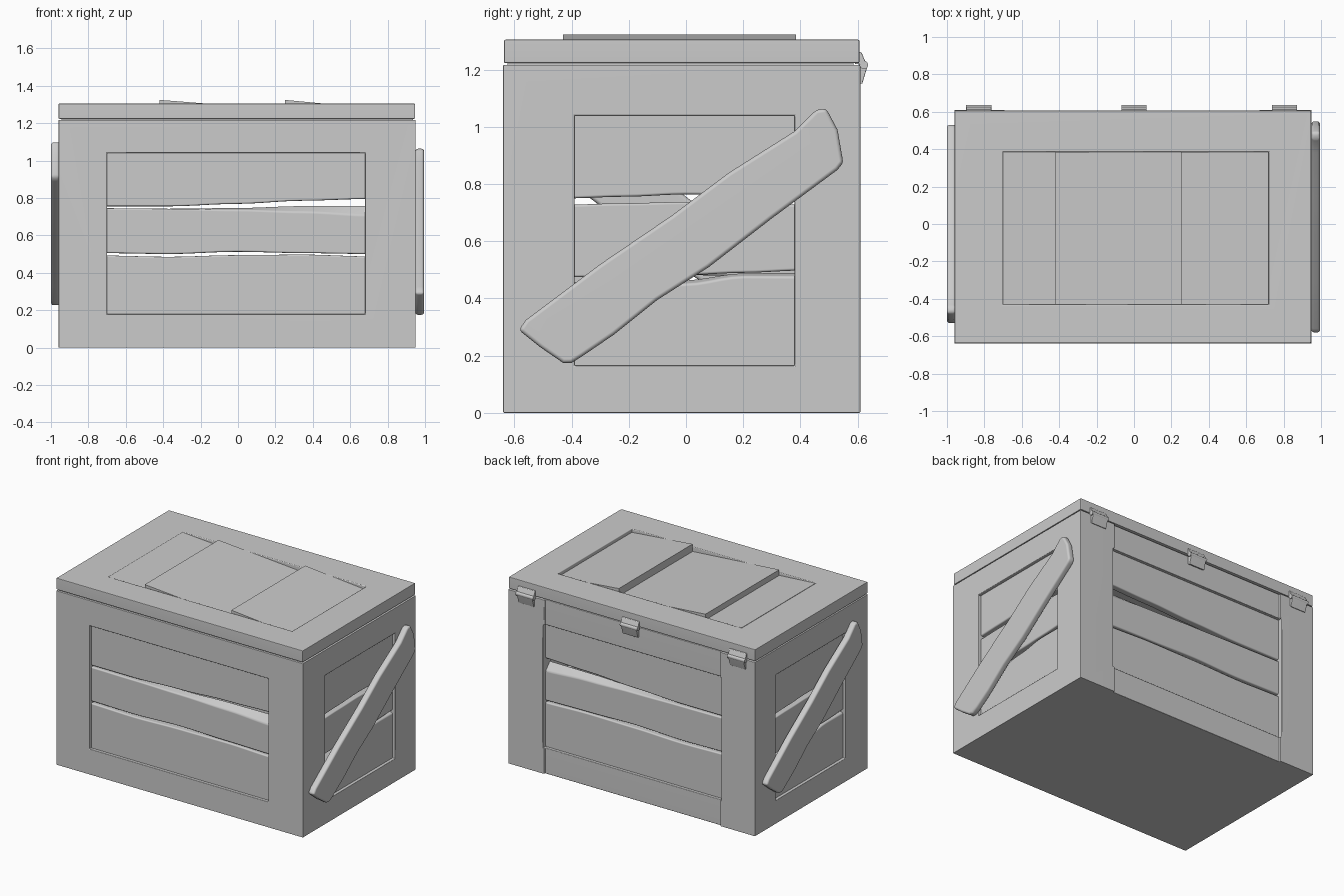
import bpy, bmesh, math
from mathutils import Matrix, Vector

cube = bpy.data.objects.get("Cube")
if cube:
    bpy.data.objects.remove(cube, do_unlink=True)

GREY = (0.6, 0.6, 0.6, 1)
mat = bpy.data.materials.new("weathered grey")
mat.use_nodes = True
mat.diffuse_color = GREY
mat.node_tree.nodes["Principled BSDF"].inputs["Base Color"].default_value = GREY

# Wall directions: outlines are (across, up), extruded outwards
FRONT, RIGHT, BACK, LEFT = (Matrix.Rotation(math.radians(a), 4, 'Z') @
                            Matrix.Rotation(math.pi / 2, 4, 'X') for a in (0, 90, 180, 270))
UP = Matrix.Identity(4)


def prism(name, outline, outer, depth, frame=UP, front=None):
    """Extruded outline whose outer face lies at distance `outer` along the frame's normal."""
    bm = bmesh.new()
    a = [bm.verts.new(frame @ Vector((u, v, outer - depth))) for u, v in outline]
    b = [bm.verts.new(frame @ Vector((u, v, outer))) for u, v in front or outline]
    bm.faces.new(a)
    bm.faces.new(b)
    for i in range(len(a)):
        j = (i + 1) % len(a)
        bm.faces.new((a[i], a[j], b[j], b[i]))
    bmesh.ops.recalc_face_normals(bm, faces=bm.faces)
    mesh = bpy.data.meshes.new(name)
    bm.to_mesh(mesh)
    bm.free()
    mesh.materials.append(mat)
    obj = bpy.data.objects.new(name, mesh)
    bpy.context.collection.objects.link(obj)
    return obj


def rect(x0, x1, y0, y1):
    return [(x0, y0), (x1, y0), (x1, y1), (x0, y1)]


def activate(obj):
    bpy.ops.object.select_all(action='DESELECT')
    obj.select_set(True)
    bpy.context.view_layer.objects.active = obj


def cut(obj, cutter):
    activate(obj)
    mod = obj.modifiers.new("cut", 'BOOLEAN')
    mod.object, mod.solver = cutter, 'EXACT'
    bpy.ops.object.modifier_apply(modifier=mod.name)
    bpy.data.objects.remove(cutter, do_unlink=True)


def finish(obj, width, segments=3):
    """Round the edges and shade smooth."""
    activate(obj)
    if width:
        mod = obj.modifiers.new("round", 'BEVEL')
        mod.width, mod.segments = width, segments
        mod.limit_method, mod.angle_limit = 'ANGLE', math.radians(35)
        mod.use_clamp_overlap = False
        bpy.ops.object.modifier_apply(modifier=mod.name)
    bpy.ops.object.shade_smooth_by_angle(angle=math.radians(40))
    obj.modifiers.new("even shading", 'WEIGHTED_NORMAL').keep_sharp = True


def wave(x0, x1, heights, steps=5):
    """Softly wavy edge through evenly spaced heights."""
    n = len(heights) - 1
    pts = []
    for i in range(n * steps + 1):
        k = min(i // steps, n - 1)
        t = i / steps - k
        s = t * t * (3 - 2 * t)
        pts.append((x0 + (x1 - x0) * i / (n * steps), heights[k] * (1 - s) + heights[k + 1] * s))
    return pts


def plank(name, frame, outer, x0, x1, low, high, lip, flip=1):
    """Wavy board; lip lowers the outer top edge to make a worn slope."""
    bottom = wave(x0, x1, low)
    top = wave(x0, x1, high)
    worn = wave(x0, x1, [h - l for h, l in zip(high, lip)])
    ring = lambda t: [(u * flip, v) for u, v in bottom + t[::-1]]
    finish(prism(name, ring(top), outer, 0.05, frame, ring(worn)), 0.009)


# Hollow crate body with corner posts on the back and four openings
body = prism("crate_body", [(-.96, -.64), (.95, -.64), (.95, .61), (.67, .61),
                            (.67, .598), (-.69, .598), (-.69, .61), (-.96, .61)], 1.217, 1.217)
cut(body, prism("cavity", rect(-.88, .87, -.56, .52), 1.4, 1.34))
cut(body, prism("long_opening", rect(-.70, .68, .18, 1.04), 1, 2, FRONT))
cut(body, prism("end_opening", rect(-.39, .38, .165, 1.04), 1.2, 2.4, RIGHT))
finish(body, 0.005, 2)

# Long wall planks: lower edge, upper edge, worn lip
flat = [0] * 5
long_planks = [
    ("lower", [.15] * 5, [.492, .485, .494, .497, .487], flat),
    ("middle", [.505, .500, .512, .505, .500], [.745, .742, .748, .760, .762], [0, 0, .012, .035, .055]),
    ("upper", [.755, .755, .768, .785, .795], [1.07] * 5, flat)]
for side, frame, outer, flip in (("front", FRONT, .62, 1), ("back", BACK, .578, -1)):
    for name, low, high, lip in long_planks:
        plank(f"{side}_{name}_plank", frame, outer, -.73, .71, low, high, lip, flip)

# End wall planks
end_planks = [
    ("lower", [.14] * 5, [.462, .46, .466, .49, .492], [.05, .035, .015, .012, .015]),
    ("middle", [.474, .478, .482, .49, .498], [.728, .733, .738, .732, .728], flat),
    ("upper", [.750, .756, .764, .762, .758], [1.07] * 5, flat)]
for side, frame, outer in (("right", RIGHT, .93), ("left", LEFT, .94)):
    for name, low, high, lip in end_planks:
        plank(f"{side}_{name}_plank", frame, outer, -.42, .41, low, high, lip)

# Diagonal brace nailed over each end
brace = [(-.585, .29), (-.56, .325), (-.3, .52), (-.05, .69), (.15, .84), (.38, .985),
         (.455, 1.06), (.49, 1.065), (.53, .99), (.55, .875), (.53, .85), (.3, .68),
         (.08, .51), (-.1, .395), (-.25, .275), (-.36, .2), (-.4, .175), (-.43, .175), (-.51, .23)]
finish(prism("right_brace", brace, .995, .047, RIGHT), 0.014)
finish(prism("left_brace", [(u * .94 + .015, v * .98 + .055) for u, v in brace], 1.0, .047, LEFT), 0.014)

# Lid with a recess, and a lip closing the seam
lid = prism("lid", rect(-.96, .947, -.637, .607), 1.305, .082)
cut(lid, prism("lid_recess", rect(-.70, .72, -.43, .385), 1.4, .16))
finish(lid, 0.006, 2)
finish(prism("lid_lip", rect(-.945, .935, -.625, .585), 1.23, .03), 0)

# Slanted lid planks, each high on one side
for i, (x0, x1, h0, h1) in enumerate([(-.70, -.42, 1.304, 1.284), (-.42, .25, 1.324, 1.272),
                                      (.25, .72, 1.324, 1.28)]):
    finish(prism(f"lid_plank_{i + 1}", [(x0, 1.235), (x1, 1.235), (x1, h1), (x0, h0)],
                 .43, .815, FRONT), 0)

# Hinges along the back edge
knuckle = [(.622 + .015 * math.cos(math.tau * i / 12), 1.217 + .015 * math.sin(math.tau * i / 12))
           for i in range(12)]
for i, x in enumerate((-.83, 0, .805)):
    finish(prism(f"hinge_{i + 1}_upper_leaf", [(.59, 1.22), (.632, 1.217), (.613, 1.262), (.59, 1.265)],
                 x + .067, .134, RIGHT), 0.003, 2)
    finish(prism(f"hinge_{i + 1}_lower_leaf", [(.60, 1.155), (.616, 1.15), (.634, 1.21), (.60, 1.215)],
                 x + .06, .12, RIGHT), 0.003, 2)
    finish(prism(f"hinge_{i + 1}_pin", knuckle, x + .067, .134, RIGHT), 0)
